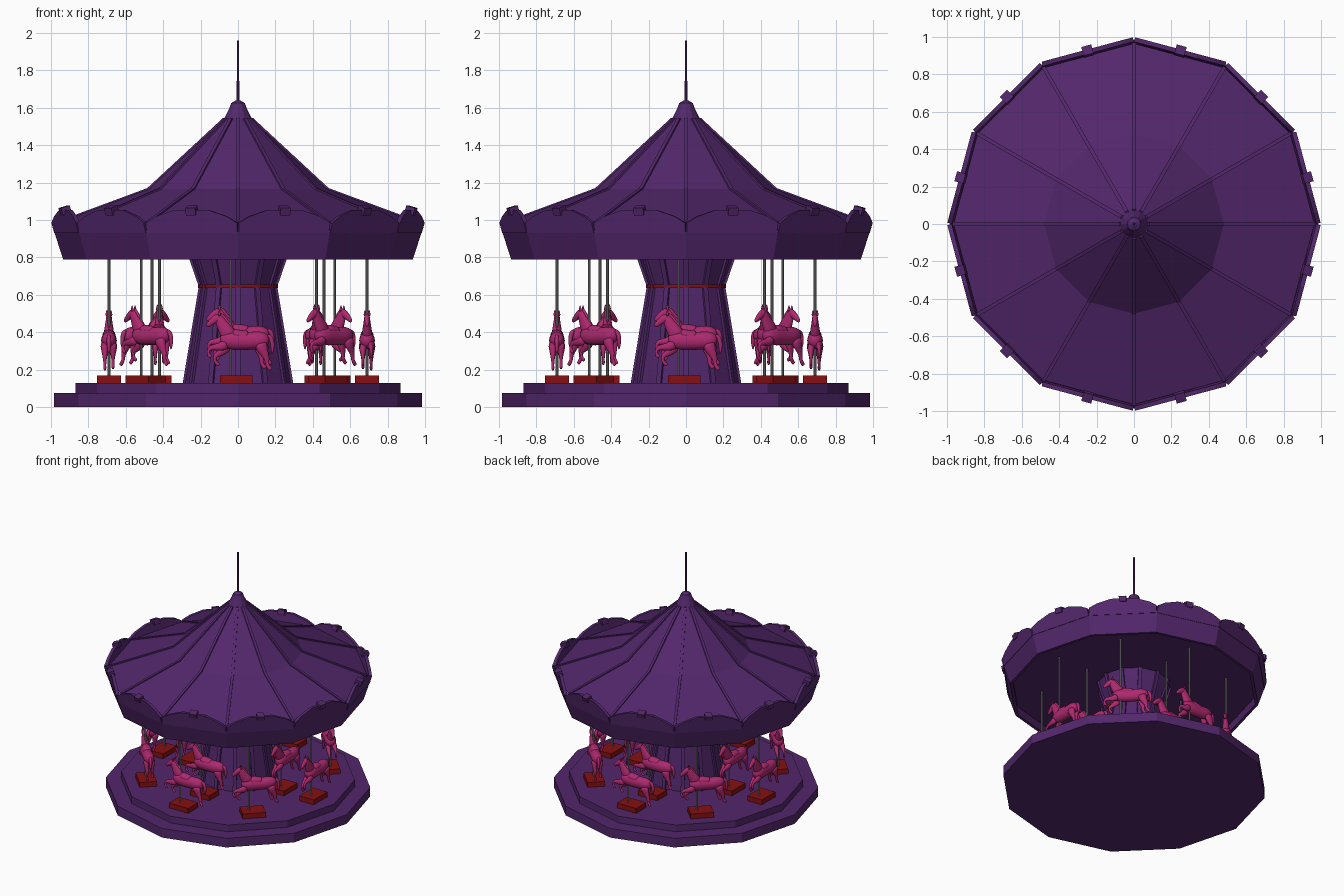
import bpy, bmesh, math
from mathutils import Vector, Matrix

if "Cube" in bpy.data.objects:
    bpy.data.objects.remove(bpy.data.objects["Cube"])

SIDES = 12
HALF = math.pi / SIDES


def material(name, rgb):
    m = bpy.data.materials.new(name)
    m.diffuse_color = (*rgb, 1)
    m.use_nodes = True
    m.node_tree.nodes["Principled BSDF"].inputs["Base Color"].default_value = m.diffuse_color
    return m


PURPLE = material("purple", (0.085, 0.020, 0.148))
PINK = material("pink", (0.42, 0.022, 0.16))
RED = material("red", (0.24, 0.005, 0.006))
GREY = material("grey", (0.24, 0.25, 0.24))


def make(name, bm, mat, smooth=False):
    bmesh.ops.recalc_face_normals(bm, faces=bm.faces)
    me = bpy.data.meshes.new(name)
    for f in bm.faces:
        f.smooth = smooth
    bm.to_mesh(me)
    bm.free()
    me.materials.append(mat)
    ob = bpy.data.objects.new(name, me)
    bpy.context.collection.objects.link(ob)
    return ob


def lathe(name, profile, mat, n=SIDES, hollow=False):
    """Revolve (radius, height) points; solid with end caps, or a hollow ring."""
    bm = bmesh.new()
    rings = [[bm.verts.new((r * math.cos(math.tau * i / n), r * math.sin(math.tau * i / n), z))
              for i in range(n)] for r, z in profile]
    pairs = list(zip(rings, rings[1:]))
    if hollow:
        pairs.append((rings[-1], rings[0]))
    else:
        bm.faces.new(rings[0])
        bm.faces.new(rings[-1])
    for a, b in pairs:
        for i in range(n):
            j = (i + 1) % n
            bm.faces.new((a[i], a[j], b[j], b[i]))
    return make(name, bm, mat)


def ribs(name, profile, width, rise_r, rise_z, mat):
    """Thin bars that follow a profile along each corner."""
    bm = bmesh.new()
    for k in range(SIDES):
        rot = Matrix.Rotation(math.tau * k / SIDES, 4, 'Z')
        rings = []
        for r, z in profile:
            w = min(width, r * 0.2)
            rings.append([bm.verts.new(rot @ Vector(p)) for p in (
                (r - 0.012, -w, z), (r + rise_r, -w, z + rise_z),
                (r + rise_r, w, z + rise_z), (r - 0.012, w, z))])
        bm.faces.new(rings[0])
        bm.faces.new(rings[-1])
        for a, b in zip(rings, rings[1:]):
            for i in range(4):
                j = (i + 1) % 4
                bm.faces.new((a[i], a[j], b[j], b[i]))
    return make(name, bm, mat)


# platform
lathe("platform_base", [(0.985, 0), (0.985, 0.075)], PURPLE)
lathe("platform_step", [(0.87, 0.075), (0.87, 0.13)], PURPLE)

# centre column with its red band
column = [(0.285, 0.13), (0.20, 0.645), (0.25, 0.79), (0.27, 0.87)]
lathe("column", column, PURPLE)
ribs("column_ribs", column, 0.014, 0.01, 0, PURPLE)
lathe("column_band", [(0.213, 0.636), (0.213, 0.655)], RED)

# canopy with a flat ceiling
roof = [(0.965, 0.985), (0.48, 1.165), (0.075, 1.54), (0.03, 1.63)]
lathe("canopy", [(0.92, 0.865)] + roof, PURPLE)
ribs("canopy_ribs", roof[:3], 0.01, 0.005, 0.006, PURPLE)
lathe("canopy_cap", [(0.046, 1.60), (0.036, 1.625), (0.012, 1.64)], PURPLE)
lathe("finial", [(0.009, 1.62), (0.009, 1.74), (0.006, 1.745), (0.006, 1.96)], PURPLE, 8)

# leaning skirt below the canopy edge
lathe("skirt", [(0.935, 0.79), (0.985, 0.945), (0.96, 0.96), (0.912, 0.79)], PURPLE, hollow=True)

# crown panels and their tabs
outline = [(-0.985, 0.93), (0.985, 0.93), (0.975, 0.985), (0.75, 1.02), (0.35, 1.055),
           (-0.35, 1.055), (-0.75, 1.02), (-0.975, 0.985)]
bm = bmesh.new()
tabs = bmesh.new()
for k in range(SIDES):
    rot = Matrix.Rotation(math.tau * (k + 0.5) / SIDES, 4, 'Z')
    loops = []
    for depth in (0, 0.024):
        loop = []
        for u, z in outline:
            R = min(0.943 + (z - 0.79) * 0.29, 1.0)
            loop.append(bm.verts.new(rot @ Vector(
                (R * math.cos(HALF) - depth, u * R * math.sin(HALF), z))))
        bm.faces.new(loop)
        loops.append(loop)
    for i in range(len(outline)):
        j = (i + 1) % len(outline)
        bm.faces.new((loops[0][i], loops[0][j], loops[1][j], loops[1][i]))
    place = rot @ Matrix.Translation((0.957, 0, 1.052)) @ Matrix.Rotation(0.3, 4, 'Y')
    bmesh.ops.create_cube(tabs, size=1, matrix=place @ Matrix.Diagonal((0.05, 0.055, 0.04, 1)))
make("crown_panels", bm, PURPLE)
make("crown_tabs", tabs, PURPLE)


def tube(bm, pts, y=0.0, flat=1.0, n=8):
    """Loft of ellipses along (x, z, radius) points; flat scales the sideways width."""
    rings = []
    for i, (x, z, r) in enumerate(pts):
        a, b = pts[max(i - 1, 0)], pts[min(i + 1, len(pts) - 1)]
        t = Vector((b[0] - a[0], b[1] - a[1])).normalized()
        r *= 1.07
        ring = []
        for k in range(n):
            c, s = math.cos(math.tau * k / n) * r, math.sin(math.tau * k / n) * r * flat
            ring.append(bm.verts.new((x - t.y * c, y + s, z + t.x * c)))
        rings.append(ring)
    bm.faces.new(rings[0])
    bm.faces.new(rings[-1])
    for a, b in zip(rings, rings[1:]):
        for k in range(n):
            j = (k + 1) % n
            bm.faces.new((a[k], a[j], b[j], b[k]))


# galloping horse, facing -x
bm = bmesh.new()
tube(bm, [(-0.098, 0.352, 0.018), (-0.08, 0.357, 0.042), (-0.03, 0.357, 0.052), (0.04, 0.352, 0.046),
          (0.10, 0.357, 0.049), (0.145, 0.36, 0.042), (0.168, 0.362, 0.018)], flat=0.85, n=10)   # body
tube(bm, [(-0.035, 0.36, 0.05), (-0.065, 0.41, 0.041), (-0.09, 0.45, 0.030),
          (-0.105, 0.48, 0.024), (-0.11, 0.495, 0.012)], flat=0.65)                             # neck
tube(bm, [(-0.088, 0.49, 0.014), (-0.108, 0.478, 0.024), (-0.132, 0.462, 0.020),
          (-0.156, 0.442, 0.014), (-0.168, 0.432, 0.009)], flat=0.75)                           # head
tube(bm, [(-0.098, 0.505, 0.010), (-0.068, 0.468, 0.015), (-0.042, 0.43, 0.015),
          (-0.018, 0.40, 0.008)], flat=0.5, n=6)                                                # mane
tube(bm, [(-0.035, 0.388, 0.025), (-0.01, 0.388, 0.030), (0.035, 0.383, 0.026),
          (0.06, 0.385, 0.028)], flat=1.25)                                                     # saddle
tube(bm, [(0.155, 0.385, 0.012), (0.178, 0.375, 0.014), (0.187, 0.33, 0.014),
          (0.182, 0.28, 0.005)], n=6)                                                           # tail
for side in (-1, 1):
    dx, dz = (0, 0) if side < 0 else (-0.03, 0.008)
    tube(bm, [(-0.1, 0.485, 0.009), (-0.098, 0.502, 0.008), (-0.1, 0.52, 0.002)], side * 0.011, n=6)   # ear
    tube(bm, [(0.12, 0.35, 0.042), (0.13 + dx / 2, 0.30, 0.027), (0.158 + dx, 0.262 + dz, 0.015),
              (0.153 + dx, 0.228 + dz, 0.010), (0.168 + dx, 0.21 + dz, 0.012),
              (0.178 + dx, 0.198 + dz, 0.011)], side * 0.022, 0.7)                              # hind leg
tube(bm, [(-0.055, 0.34, 0.034), (-0.10, 0.317, 0.021), (-0.15, 0.322, 0.014), (-0.162, 0.295, 0.009),
          (-0.155, 0.275, 0.011), (-0.142, 0.265, 0.010)], -0.022, 0.75)                        # near foreleg
tube(bm, [(-0.05, 0.335, 0.034), (-0.085, 0.29, 0.020), (-0.128, 0.275, 0.013), (-0.125, 0.245, 0.009),
          (-0.11, 0.23, 0.011), (-0.10, 0.225, 0.010)], 0.022, 0.75)                            # far foreleg
horse = make("horse", bm, PINK, smooth=True)
horse.modifiers.new("rounding", 'SUBSURF').levels = 1
horse.modifiers["rounding"].render_levels = 1

# red foot block
bm = bmesh.new()
bmesh.ops.create_cube(bm, size=1, matrix=Matrix.Translation((-0.01, 0, 0.15)) @ Matrix.Diagonal((0.175, 0.13, 0.04, 1)))
block = make("foot_block", bm, RED)

# grey pole
bm = bmesh.new()
bmesh.ops.create_cone(bm, cap_ends=True, segments=10, radius1=0.007, radius2=0.007, depth=0.72,
                      matrix=Matrix.Translation((-0.04, 0, 0.51)))
pole = make("pole", bm, GREY, smooth=False)

# outer ring of eight rides, inner ring of four
rides = [(k * math.pi / 4, 0.69, 0.025 * (k % 2)) for k in range(8)]
rides += [(k * math.pi / 2, 0.42, 0.03) for k in range(4)]
for i, (ang, rad, lift) in enumerate(rides):
    for ob, dz in ((horse, lift), (block, 0), (pole, 0)):
        item = ob if i == 0 else ob.copy()
        if i:
            bpy.context.collection.objects.link(item)
        item.location = (rad * math.sin(ang), -rad * math.cos(ang), dz)
        item.rotation_euler = (0, 0, ang)
